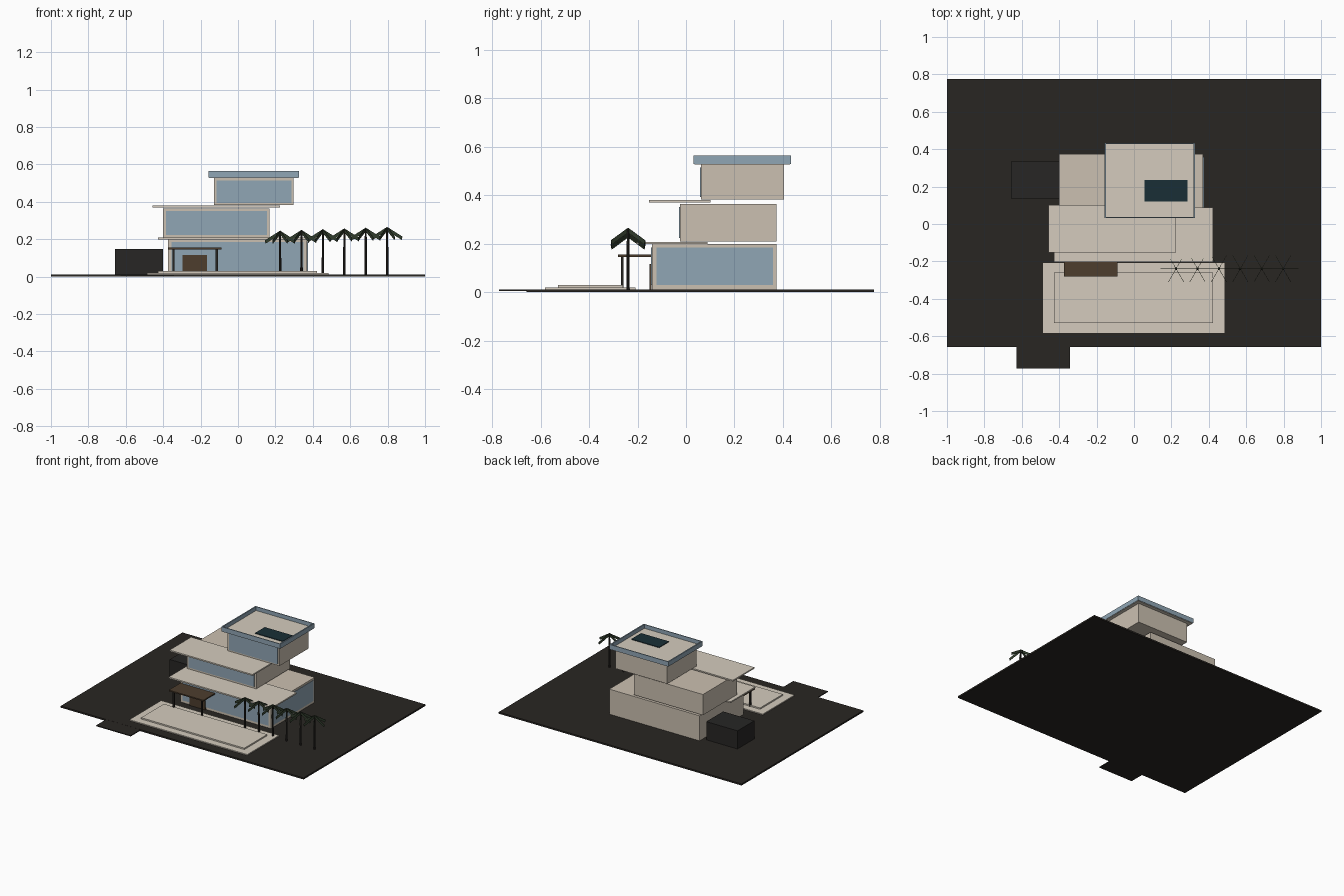
import bpy, math
from mathutils import Vector

if "Cube" in bpy.data.objects:
    bpy.data.objects.remove(bpy.data.objects["Cube"])


def material(name, r, g, b):
    m = bpy.data.materials.new(name)
    m.diffuse_color = (r, g, b, 1)
    m.use_nodes = True
    m.node_tree.nodes["Principled BSDF"].inputs["Base Color"].default_value = m.diffuse_color
    return m


STONE = material("stone", 0.60, 0.53, 0.44)
PALE = material("pale_stone", 0.66, 0.60, 0.51)
GLASS = material("blue_glass", 0.28, 0.38, 0.46)
DARK = material("dark_ground", 0.022, 0.019, 0.016)
BLACK = material("dark_box", 0.02, 0.019, 0.018)
WOOD = material("wood", 0.075, 0.048, 0.027)
TEAL = material("solar", 0.01, 0.028, 0.037)
LEAF = material("leaf", 0.03, 0.045, 0.025)


def mesh_object(name, verts, faces, mat):
    me = bpy.data.meshes.new(name)
    me.from_pydata(verts, [], faces)
    me.materials.append(mat)
    ob = bpy.data.objects.new(name, me)
    bpy.context.collection.objects.link(ob)
    return ob


def box(name, x, y, z, mat):
    v = [(a, b, c) for a in x for b in y for c in z]
    f = [(0, 1, 3, 2), (4, 6, 7, 5), (0, 4, 5, 1), (2, 3, 7, 6), (0, 2, 6, 4), (1, 5, 7, 3)]
    return mesh_object(name, v, f, mat)


# Site
box("ground", (-1, 1), (-0.657, 0.775), (0, 0.012), DARK)
box("driveway", (-0.627, -0.343), (-0.772, -0.6), (0.005, 0.0115), DARK)
box("pool_deck", (-0.487, 0.484), (-0.582, -0.208), (0.012, 0.019), PALE)
box("pool_platform", (-0.428, 0.422), (-0.528, -0.26), (0.019, 0.029), PALE)
box("side_box", (-0.658, -0.401), (0.136, 0.334), (0.012, 0.147), BLACK)

# Three storeys, each with a glazed front
box("ground_floor", (-0.374, 0.37), (-0.14, 0.374), (0.012, 0.198), STONE)
box("ground_front_glass", (-0.355, 0.351), (-0.144, -0.14), (0.03, 0.184), GLASS)
box("ground_side_glass", (0.37, 0.373), (-0.122, 0.358), (0.03, 0.184), GLASS)
box("middle_floor", (-0.401, 0.168), (-0.025, 0.374), (0.21, 0.364), STONE)
box("middle_front_glass", (-0.386, 0.154), (-0.029, -0.025), (0.223, 0.352), GLASS)
box("top_floor", (-0.128, 0.298), (0.062, 0.404), (0.382, 0.527), STONE)
box("top_front_glass", (-0.115, 0.285), (0.058, 0.062), (0.393, 0.515), GLASS)

# Terrace slabs and roof
box("lower_terrace", (-0.428, 0.422), (-0.204, 0.088), (0.198, 0.208), PALE)
box("upper_terrace", (-0.457, 0.225), (-0.152, 0.101), (0.371, 0.381), PALE)
box("roof_slab", (-0.155, 0.323), (0.035, 0.43), (0.527, 0.536), PALE)
box("solar_panel", (0.056, 0.285), (0.121, 0.235), (0.536, 0.541), TEAL)

# Glass parapet around the roof
for name, x, y in (("front", (-0.159, 0.326), (0.031, 0.037)),
                   ("back", (-0.159, 0.326), (0.427, 0.433)),
                   ("left", (-0.159, -0.150), (0.037, 0.427)),
                   ("right", (0.317, 0.326), (0.037, 0.427))):
    box("parapet_" + name, x, y, (0.53, 0.565), GLASS)

# Entrance canopy and door
box("canopy", (-0.373, -0.088), (-0.281, -0.14), (0.146, 0.155), WOOD)
for i, x in enumerate((-0.345, -0.113)):
    box(f"canopy_post_{i}", (x - 0.006, x + 0.006), (-0.268, -0.258), (0.012, 0.147), DARK)
box("door", (-0.296, -0.165), (-0.15, -0.143), (0.012, 0.117), WOOD)

# Row of palms: tapered trunk and six upright drooping blades
for i in range(6):
    px, py, top = 0.225 + 0.1145 * i, -0.239, 0.24 + 0.004 * i
    bpy.ops.mesh.primitive_cone_add(vertices=8, radius1=0.007, radius2=0.005,
                                    depth=top - 0.012, location=(px, py, (top + 0.012) / 2))
    trunk = bpy.context.object
    trunk.name = f"palm_trunk_{i}"
    trunk.data.materials.append(DARK)
    verts, faces = [], []
    for k in range(6):
        a = math.radians(60 * k)
        d = Vector((math.cos(a), math.sin(a), 0))
        n = Vector((-d.y, d.x, 0)) * 0.001
        b = len(verts)
        for s in (-1, 1):
            for r, z in ((0, -0.014), (0.078, -0.064), (0.082, -0.046), (0, 0.006)):
                verts.append(Vector((px, py, top + z)) + d * r + n * s)
        faces += [(b, b + 1, b + 2, b + 3), (b + 7, b + 6, b + 5, b + 4)]
        faces += [(b + j, b + 4 + j, b + 4 + (j + 1) % 4, b + (j + 1) % 4) for j in range(4)]
    mesh_object(f"palm_leaves_{i}", verts, faces, LEAF)
